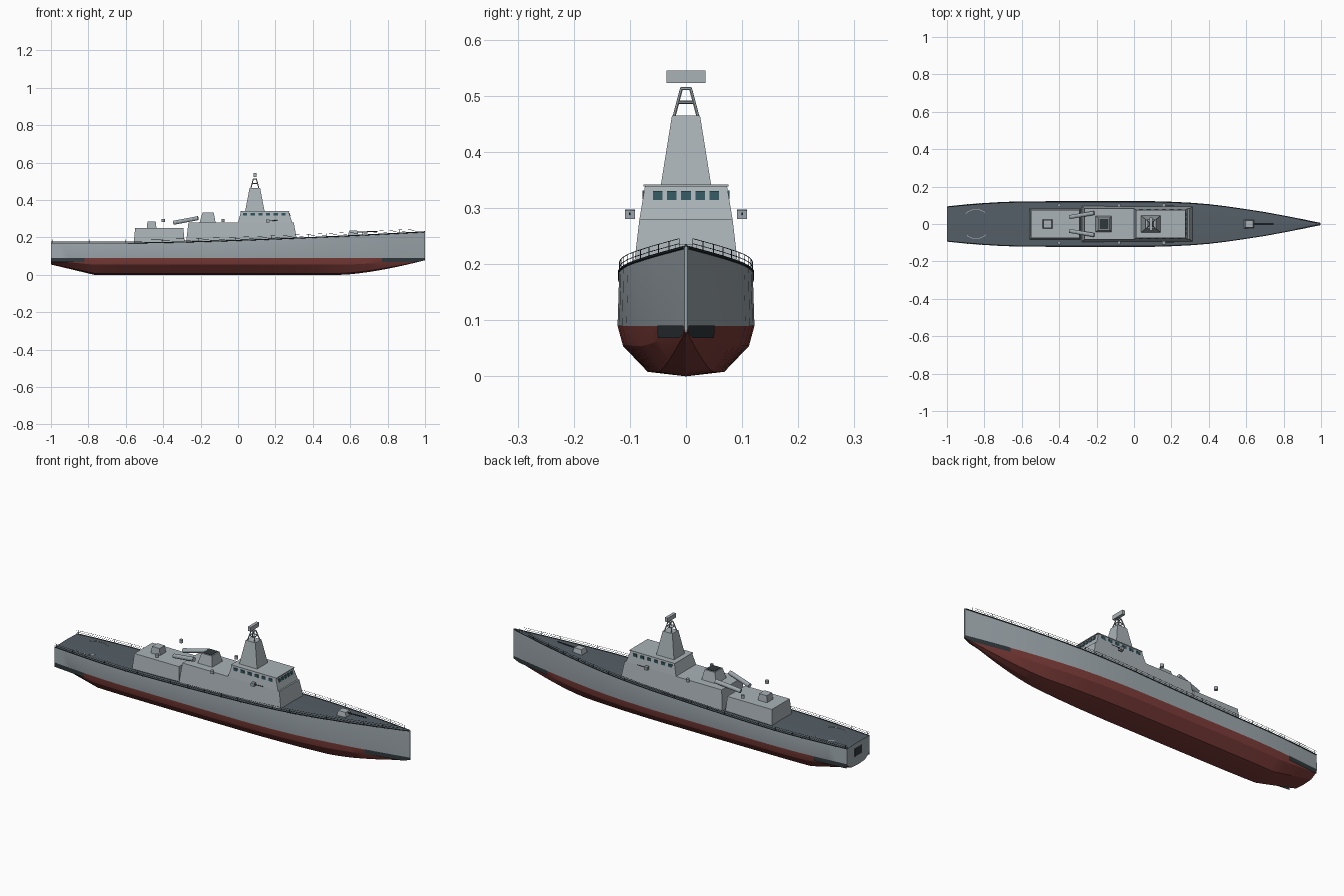
import bpy, bmesh, math
from mathutils import Vector

if "Cube" in bpy.data.objects:
    bpy.data.objects.remove(bpy.data.objects["Cube"])


def mat(name, r, g, b):
    m = bpy.data.materials.new(name)
    m.diffuse_color = (r, g, b, 1)
    m.use_nodes = True
    m.node_tree.nodes["Principled BSDF"].inputs["Base Color"].default_value = m.diffuse_color
    return m


GREY = mat("hull_grey", 0.34, 0.39, 0.42)
LIGHT = mat("upper_grey", 0.40, 0.45, 0.47)
DECK = mat("deck_slate", 0.09, 0.115, 0.135)
RED = mat("antifouling_red", 0.20, 0.045, 0.04)
DARK = mat("dark_trim", 0.03, 0.04, 0.045)
GLASS = mat("window_glass", 0.03, 0.09, 0.11)
WHITE = mat("pad_marking", 0.7, 0.72, 0.72)


def make(name, verts, faces, mats, idx=None):
    me = bpy.data.meshes.new(name)
    me.from_pydata([tuple(v) for v in verts], [], faces)
    for m in mats:
        me.materials.append(m)
    if idx:
        me.polygons.foreach_set("material_index", idx)
    bm = bmesh.new()
    bm.from_mesh(me)
    bmesh.ops.recalc_face_normals(bm, faces=bm.faces)
    bm.to_mesh(me)
    bm.free()
    ob = bpy.data.objects.new(name, me)
    bpy.context.collection.objects.link(ob)
    return ob


def block(name, x0, x1, hy, z0, z1, m, tx0=None, tx1=None, thy=None, cy=0):
    """Box with an optionally smaller top."""
    tx0 = x0 if tx0 is None else tx0
    tx1 = x1 if tx1 is None else tx1
    thy = hy if thy is None else thy
    v = [(x0, cy - hy, z0), (x1, cy - hy, z0), (x1, cy + hy, z0), (x0, cy + hy, z0),
         (tx0, cy - thy, z1), (tx1, cy - thy, z1), (tx1, cy + thy, z1), (tx0, cy + thy, z1)]
    f = [(0, 1, 2, 3), (4, 5, 6, 7), (0, 1, 5, 4), (1, 2, 6, 5), (2, 3, 7, 6), (3, 0, 4, 7)]
    return make(name, v, f, [m])


def rods(name, pairs, r, m, n=6):
    """Straight prisms between pairs of points."""
    v, f = [], []
    for a, b in pairs:
        a, b = Vector(a), Vector(b)
        q = (b - a).to_track_quat('Z', 'Y')
        s = len(v)
        ring = [q @ Vector((r * math.cos((i + .5) * math.tau / n), r * math.sin((i + .5) * math.tau / n), 0))
                for i in range(n)]
        v += [a + p for p in ring] + [b + p for p in ring]
        f += [(s + i, s + (i + 1) % n, s + n + (i + 1) % n, s + n + i) for i in range(n)]
        f += [tuple(range(s, s + n)), tuple(range(s + n, s + 2 * n))]
    return make(name, v, f, [m])


# Hull lines
BEAM = [(-1, .094), (-.9, .104), (-.8, .112), (-.7, .118), (-.6, .121), (-.4, .122), (.1, .122), (.2, .119),
        (.3, .114), (.4, .106), (.5, .094), (.6, .079), (.7, .063), (.8, .044), (.9, .024), (1, .003)]


def beam(x):
    for (a, p), (b, q) in zip(BEAM, BEAM[1:]):
        if x <= b:
            return p + (q - p) * (x - a) / (b - a)
    return BEAM[-1][1]


def deck(x):
    return .17 + .06 * max(0, (x + .6) / 1.6) ** 1.5


def keel(x):
    if x < -.77:
        return .055 * (-.77 - x) / .23
    return .078 * max(0, (x - .55) / .45) ** 1.5


# Hull: lofted sections, red below the waterline, dark deck on top
xs = sorted({-1, -.77, 1, *[round(-.95 + .05 * i, 2) for i in range(39)]})
verts, faces, idx = [], [], []
for x in xs:
    b, k, d = beam(x), keel(x), deck(x)
    depth = .09 - k
    half = [(.56 * b, k + .09 * depth), (.92 * b, k + .6 * depth), (b, .09), (b * .975, d)]
    sec = [(0, k)] + half + [(0, d + .003)] + [(-y, z) for y, z in reversed(half)]
    verts += [(x, y, z) for y, z in sec]
colour = [1, 1, 1, 0, 2, 2, 0, 1, 1, 1]
for s in range(len(xs) - 1):
    for i in range(10):
        j = (i + 1) % 10
        faces.append((s * 10 + i, s * 10 + j, s * 10 + 10 + j, s * 10 + 10 + i))
        idx.append(colour[i])
for s in (0, len(xs) - 1):
    faces.append(tuple(range(s * 10, s * 10 + 10)))
    idx.append(0)
hull = make("hull", verts, faces, [GREY, RED, DECK], idx)
bpy.context.view_layer.objects.active = hull
hull.select_set(True)
bpy.ops.object.shade_smooth_by_angle(angle=math.radians(20))

# Dark waterline patches at bow and stern
for end, a, b in (("bow", .77, .998), ("stern", -.998, -.82)):
    v, f = [], []
    for s in (1, -1):
        o = len(v)
        for i in range(7):
            x = a + (b - a) * i / 6
            low = max(.068, keel(x))
            v += [(x, s * (beam(x) + .001), .091), (x, s * (beam(x) + .0005), low)]
        f += [(o + 2 * i, o + 2 * i + 1, o + 2 * i + 3, o + 2 * i + 2) for i in range(6)]
    make(end + "_waterline_patch", v, f, [DARK])

# Deck edge trim and railings
edge = [x for x in xs if x < .99]
trim, rail, posts = [], [], []
for s in (1, -1):
    def pt(x, h):
        return (x, s * beam(x) * .97, deck(x) + h)
    for a, b in zip(edge, edge[1:]):
        trim.append((pt(a, 0), pt(b, 0)))
        rail += [(pt(a, .009), pt(b, .009)), (pt(a, .018), pt(b, .018))]
    trim.append((pt(edge[-1], 0), pt(.995, 0)))
    posts += [(pt(-.99 + i * .0975, 0), pt(-.99 + i * .0975, .018)) for i in range(21)]
rods("deck_edge_trim", trim, .003, DARK)
rods("railing_wires", rail, .0007, DARK, 4)
rods("railing_posts", posts, .001, DARK, 4)

# Transom door
block("transom_door", -1.001, -.99, .03, .105, .148, DARK)

# Landing pad marking, flush with the deck
ring = [(-.845 + .078 * math.cos(a), .078 * math.sin(a), .1714)
        for a in [i * math.tau / 48 for i in range(48)]]
rods("landing_pad_marking", [(ring[i], ring[(i + 1) % 48]) for i in
     [*range(7, 18), *range(31, 42)]], .0018, WHITE, 4)

# Superstructure
block("hangar", -.558, -.285, .083, .165, .25, LIGHT, -.55, -.292, .074)
block("main_deckhouse", -.278, .318, .096, .17, .28, LIGHT, -.265, .298, .083)
block("bridge", 0, .29, .083, .28, .34, LIGHT, .016, .27, .073)
block("bridge_roof", .012, .276, .0755, .338, .342, LIGHT)
block("hangar_equipment_box", -.488, -.436, .025, .25, .285, LIGHT, -.484, -.44, .022)
block("funnel", -.205, -.12, .042, .28, .332, LIGHT, -.19, -.13, .032)
block("funnel_cap", -.184, -.136, .026, .33, .334, DARK)

# Bridge windows
for i in range(5):
    block("front_window", .272, .281, .0085, .314, .330, GLASS, .272, .276, cy=(i - 2) * .025)
for s in (1, -1):
    for i in range(6):
        x = .027 + i * .041
        block("side_window", x, x + .022, .003, .316, .331, GLASS, cy=s * .0748)

# Mast: solid tower, open lattice and radar bar
block("mast_tower", .038, .142, .045, .34, .465, LIGHT, .062, .118, .025)


def corner(t, sx, sy):
    w = .021 - .013 * t
    return (.09 + sx * w, sy * w, .464 + .049 * t)


signs = [(1, 1), (1, -1), (-1, -1), (-1, 1)]
bars = [(corner(0, *s), corner(1, *s)) for s in signs]
for t in (.5, 1):
    bars += [(corner(t, *signs[i]), corner(t, *signs[(i + 1) % 4])) for i in range(4)]
rods("mast_lattice", bars, .0028, GREY)
block("radar_bar", .082, .098, .035, .523, .545, LIGHT)

# Twin angled launch tubes, round deck fittings, side lamps
for s in (1, -1):
    rods("launch_tube", [((-.345, s * .037, .278), (-.213, s * .059, .303))], .011, GREY, 12)
    for x in (-.4, -.08):
        rods("round_fitting", [((x, s * .1, .281), (x, s * .1, .297))], .009, GREY, 12)
    block("side_fitting", .15, .168, .009, .28, .296, GREY, cy=s * .1)
    rods("side_gun_barrel", [((.168, s * .1, .289), (.215, s * .1, .291))], .0015, DARK)

# Foredeck gun
block("gun_turret", .587, .645, .024, .205, .236, LIGHT, .595, .637, .018)
rods("gun_barrel", [((.635, 0, .228), (.745, 0, .232))], .003, DARK, 8)
